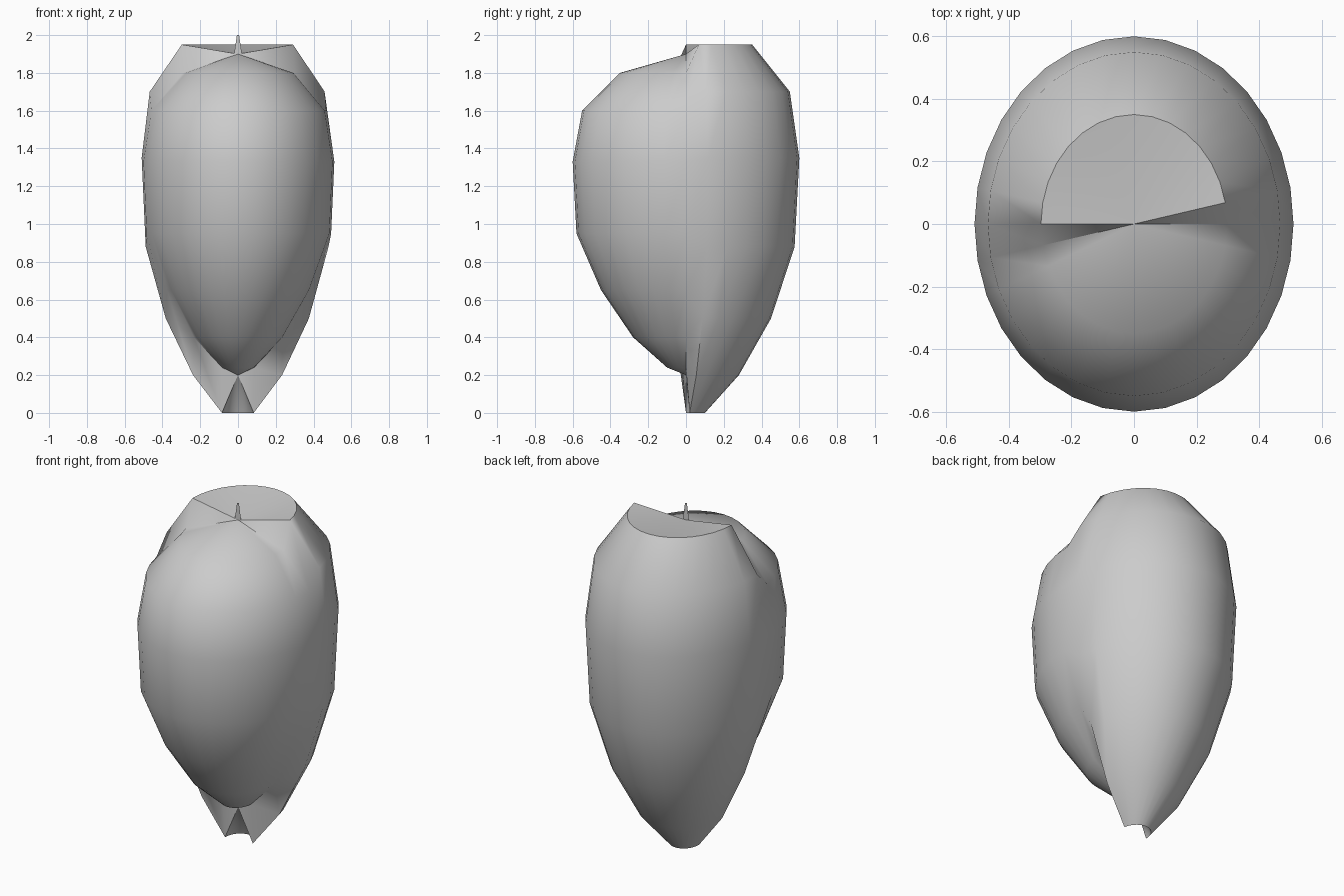
import bpy, bmesh, math

if "Cube" in bpy.data.objects:
    bpy.data.objects.remove(bpy.data.objects["Cube"])

SEGMENTS = 32
SQUASH = 0.85  # the bud is narrower in x than in y

# (radius, z) from bottom to top; both share the same poles
BACK = [(0.10, 0), (0.28, 0.2), (0.45, 0.5), (0.575, 0.88), (0.60, 1.35), (0.55, 1.7), (0.35, 1.95)]
FRONT = [(0.10, 0.24), (0.28, 0.4), (0.45, 0.65), (0.58, 0.95), (0.60, 1.33), (0.55, 1.6), (0.35, 1.8)]


def finish(bm, name):
    bmesh.ops.recalc_face_normals(bm, faces=bm.faces)
    mesh = bpy.data.meshes.new(name)
    bm.to_mesh(mesh)
    bm.free()
    obj = bpy.data.objects.new(name, mesh)
    bpy.context.collection.objects.link(obj)
    return obj


# Bud shell: a lathe whose back half follows a taller profile than its front
bm = bmesh.new()
columns = []
for i in range(SEGMENTS):
    a = math.tau * i / SEGMENTS
    profile = BACK if 1 <= i <= SEGMENTS // 2 else FRONT
    columns.append([bm.verts.new((SQUASH * r * math.cos(a), r * math.sin(a), z)) for r, z in profile])
bottom = bm.verts.new((0, 0, 0.2))
top = bm.verts.new((0, 0, 1.9))
for i, col in enumerate(columns):
    nxt = columns[(i + 1) % SEGMENTS]
    for j in range(len(col) - 1):
        bm.faces.new((col[j], nxt[j], nxt[j + 1], col[j + 1]))
    bm.faces.new((bottom, nxt[0], col[0]))
    bm.faces.new((top, col[-1], nxt[-1]))
shell = finish(bm, "bud_shell")
bpy.context.view_layer.objects.active = shell
shell.select_set(True)
bpy.ops.object.shade_smooth_by_angle(angle=math.radians(50))

# Tip: a thin flat tapered blade on the crown
bm = bmesh.new()
bm.faces.new([bm.verts.new((x, 0, z)) for x, z in
              ((-0.022, 1.89), (0.022, 1.89), (0.006, 2.0), (-0.006, 2.0))])
finish(bm, "tip_blade")
